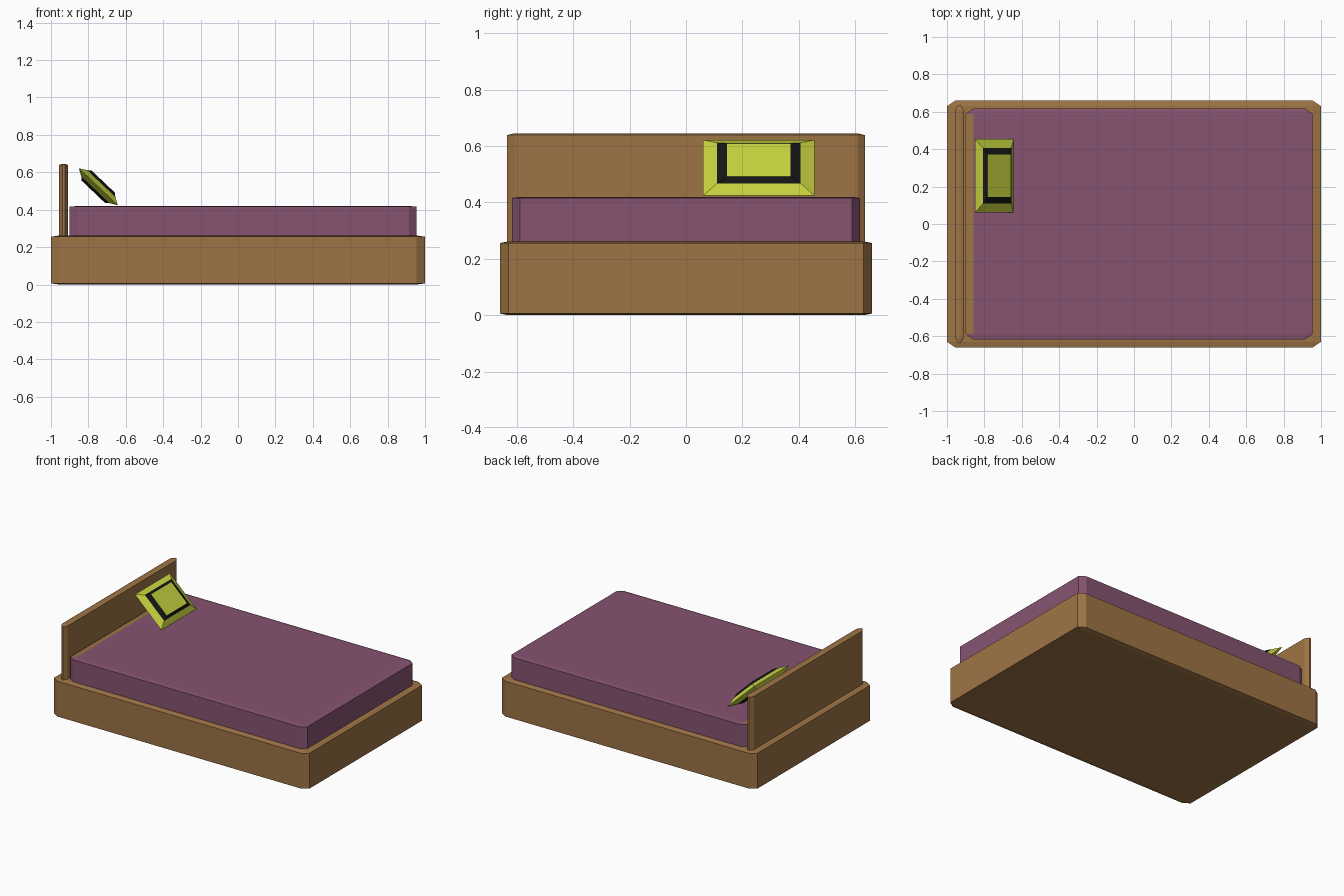
import bpy, bmesh
from mathutils import Matrix, Vector

if "Cube" in bpy.data.objects:
    bpy.data.objects.remove(bpy.data.objects["Cube"])


def material(name, rgb):
    m = bpy.data.materials.new(name)
    m.diffuse_color = (*rgb, 1)
    m.use_nodes = True
    m.node_tree.nodes["Principled BSDF"].inputs["Base Color"].default_value = m.diffuse_color
    return m


WOOD = material("wood", (0.34, 0.175, 0.06))
PURPLE = material("purple_fabric", (0.24, 0.088, 0.165))
LIME = material("lime_fabric", (0.58, 0.66, 0.05))
BLACK = material("black_trim", (0.008, 0.008, 0.008))


def finish(name, bm, mats):
    bmesh.ops.recalc_face_normals(bm, faces=bm.faces)
    me = bpy.data.meshes.new(name)
    bm.to_mesh(me)
    bm.free()
    for m in mats:
        me.materials.append(m)
    ob = bpy.data.objects.new(name, me)
    bpy.context.collection.objects.link(ob)
    return ob


def chamfered_box(name, lo, hi, cut, mats, paint=None):
    """Box with every edge chamfered, with its own cut depth per axis."""
    bm = bmesh.new()
    bmesh.ops.create_cube(bm, size=2)
    bmesh.ops.bevel(bm, geom=bm.edges[:], offset=0.1, segments=1, affect='EDGES')
    for v in bm.verts:
        for i in range(3):
            half, mid = (hi[i] - lo[i]) / 2, (hi[i] + lo[i]) / 2
            depth = half if abs(v.co[i]) > 0.99 else half - cut[i]
            v.co[i] = mid + (depth if v.co[i] > 0 else -depth)
    bm.normal_update()
    if paint:
        for f in bm.faces:
            if paint(f):
                f.material_index = 1
    return finish(name, bm, mats)


# Bed base and headboard
chamfered_box("bed_base", (-1, -0.66, 0), (1, 0.66, 0.262), (0.045, 0.03, 0.006), [WOOD])
chamfered_box("headboard", (-0.957, -0.635, 0.255), (-0.908, 0.635, 0.645),
              (0.018, 0.026, 0.006), [WOOD])


# Mattress, with a wood-coloured strip along the top edge at the head
def head_strip(f):
    c = f.calc_center_median()
    return len(f.verts) == 4 and -0.895 < c.x < -0.865 and c.z > 0.4 and abs(c.y) < 0.1


chamfered_box("mattress", (-0.9, -0.617, 0.257), (0.955, 0.617, 0.42),
              (0.041, 0.028, 0.004), [PURPLE, WOOD], head_strip)

# Pillow: stacked rectangular rings (half length, half width, height), mirrored front to back
front = [(0.086, 0.113, 0.038), (0.104, 0.148, 0.023)]
rings = front + [(0.143, 0.197, 0)] + [(a, b, -h) for a, b, h in reversed(front)]
bm = bmesh.new()
loops = [[bm.verts.new((sx * a, sy * b, h)) for sx, sy in ((-1, -1), (1, -1), (1, 1), (-1, 1))]
         for a, b, h in rings]
bm.faces.new(loops[0])
bm.faces.new(loops[-1])
for k, (r, s) in enumerate(zip(loops, loops[1:])):
    for i in range(4):
        f = bm.faces.new((r[i], r[(i + 1) % 4], s[(i + 1) % 4], s[i]))
        f.material_index = 1 if k in (0, 3) else 0
pillow = finish("pillow", bm, [LIME, BLACK])

# Lean the pillow towards the headboard
d = Vector((0.725, 0, -0.689)).normalized()
n = Vector((-d.z, 0, d.x))
rot = Matrix((d, Vector((0, 1, 0)), n)).transposed().to_4x4()
pillow.matrix_world = Matrix.Translation((-0.747, 0.258, 0.523)) @ rot
